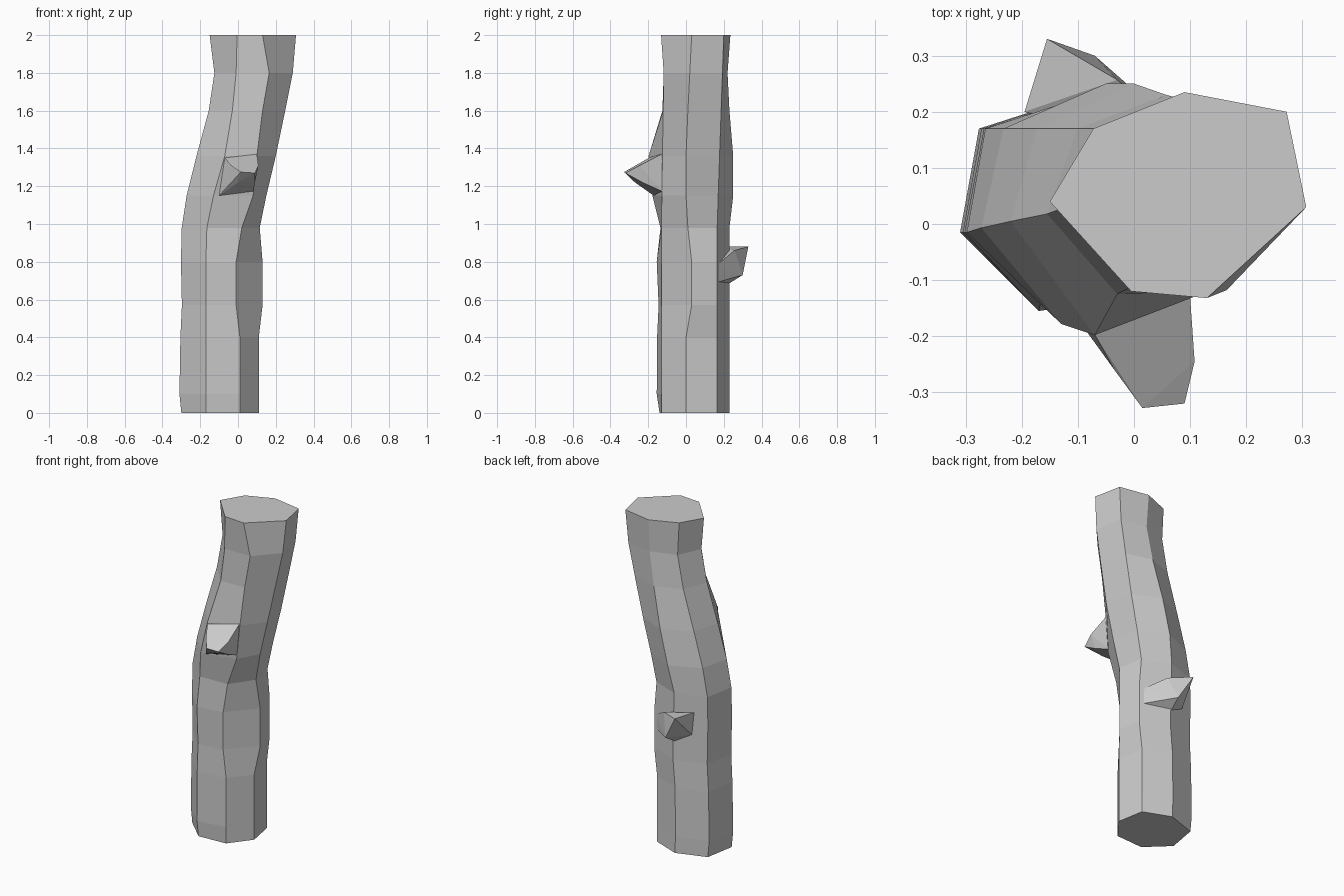
import bpy, bmesh
from mathutils import Vector


def finish(bm, name):
    bmesh.ops.recalc_face_normals(bm, faces=bm.faces[:])
    mesh = bpy.data.meshes.new(name)
    bm.to_mesh(mesh)
    bm.free()
    obj = bpy.data.objects.new(name, mesh)
    bpy.context.collection.objects.link(obj)
    return obj


def stub(name, points):
    # faceted branch stump as a convex hull of a few corner points
    bm = bmesh.new()
    for p in points:
        bm.verts.new(p)
    res = bmesh.ops.convex_hull(bm, input=bm.verts[:])
    loose = [v for v in bm.verts if not v.link_faces]
    bmesh.ops.delete(bm, geom=loose, context='VERTS')
    return finish(bm, name)


def lerp(a, b, t):
    return a + (b - a) * t


# Trunk levels: z, left x, front-left x, front-right x, right x,
# front-left y, back y, right y
levels = [
    (0.00, -0.30, -0.17, 0.01, 0.11, -0.14, 0.23, 0.00),
    (0.10, -0.31, -0.17, 0.01, 0.11, -0.155, 0.23, 0.00),
    (0.40, -0.305, -0.17, 0.01, 0.11, -0.153, 0.23, 0.00),
    (0.57, -0.297, -0.17, -0.01, 0.13, -0.145, 0.23, 0.03),
    (0.80, -0.302, -0.17, -0.01, 0.13, -0.155, 0.23, 0.03),
    (0.98, -0.298, -0.165, 0.02, 0.115, -0.135, 0.23, 0.01),
    (1.15, -0.272, -0.13, 0.08, 0.15, -0.178, 0.25, 0.00),
    (1.36, -0.22, -0.07, 0.10, 0.20, -0.198, 0.25, 0.00),
    (1.60, -0.155, -0.03, 0.13, 0.25, -0.125, 0.23, 0.01),
    (1.80, -0.125, -0.01, 0.165, 0.29, -0.115, 0.22, 0.02),
    (2.00, -0.15, -0.005, 0.13, 0.307, -0.12, 0.235, 0.03),
]

# Seven-sided bent trunk
bm = bmesh.new()
rings = []
for z, xl, xa, xb, xr, ya, yb, yr in levels:
    t = max(0.0, (z - 1.0))
    w = xr - xl
    ring = [
        (xl, lerp(-0.015, 0.04, t)),
        (xa, ya),
        (xb, lerp(-0.13, -0.115, t) if z < 2 else -0.132),
        (xr, yr),
        (xr - lerp(0.03, 0.035, t), lerp(0.165, 0.20, t)),
        (xl + w * 0.525, yb),
        (xl + w * lerp(0.08, 0.17, t), 0.17),
    ]
    rings.append([bm.verts.new((x, y, z)) for x, y in ring])
for low, high in zip(rings, rings[1:]):
    for i in range(7):
        j = (i + 1) % 7
        bm.faces.new((low[i], low[j], high[j], high[i]))
bm.faces.new(rings[0][::-1])
bm.faces.new(rings[-1])
finish(bm, "trunk")

# Broken branch on the front
stub("front_branch_stub", [
    (-0.07, -0.197, 1.35), (0.10, -0.13, 1.37),
    (0.08, -0.12, 1.17), (-0.10, -0.17, 1.15),
    (0.015, -0.328, 1.275), (0.09, -0.32, 1.27),
    (0.108, -0.245, 1.31), (-0.035, -0.26, 1.31),
    (0.0, -0.27, 1.22), (0.09, -0.23, 1.22),
    (0.04, -0.05, 1.27),
])

# Broken branch on the back
stub("back_branch_stub", [
    (0.09, 0.16, 0.69), (0.09, 0.16, 0.78),
    (-0.08, 0.228, 0.685), (-0.155, 0.33, 0.88),
    (-0.07, 0.30, 0.73), (-0.03, 0.257, 0.86),
    (-0.195, 0.20, 0.88), (-0.18, 0.20, 0.74),
    (-0.05, 0.15, 0.78),
])
